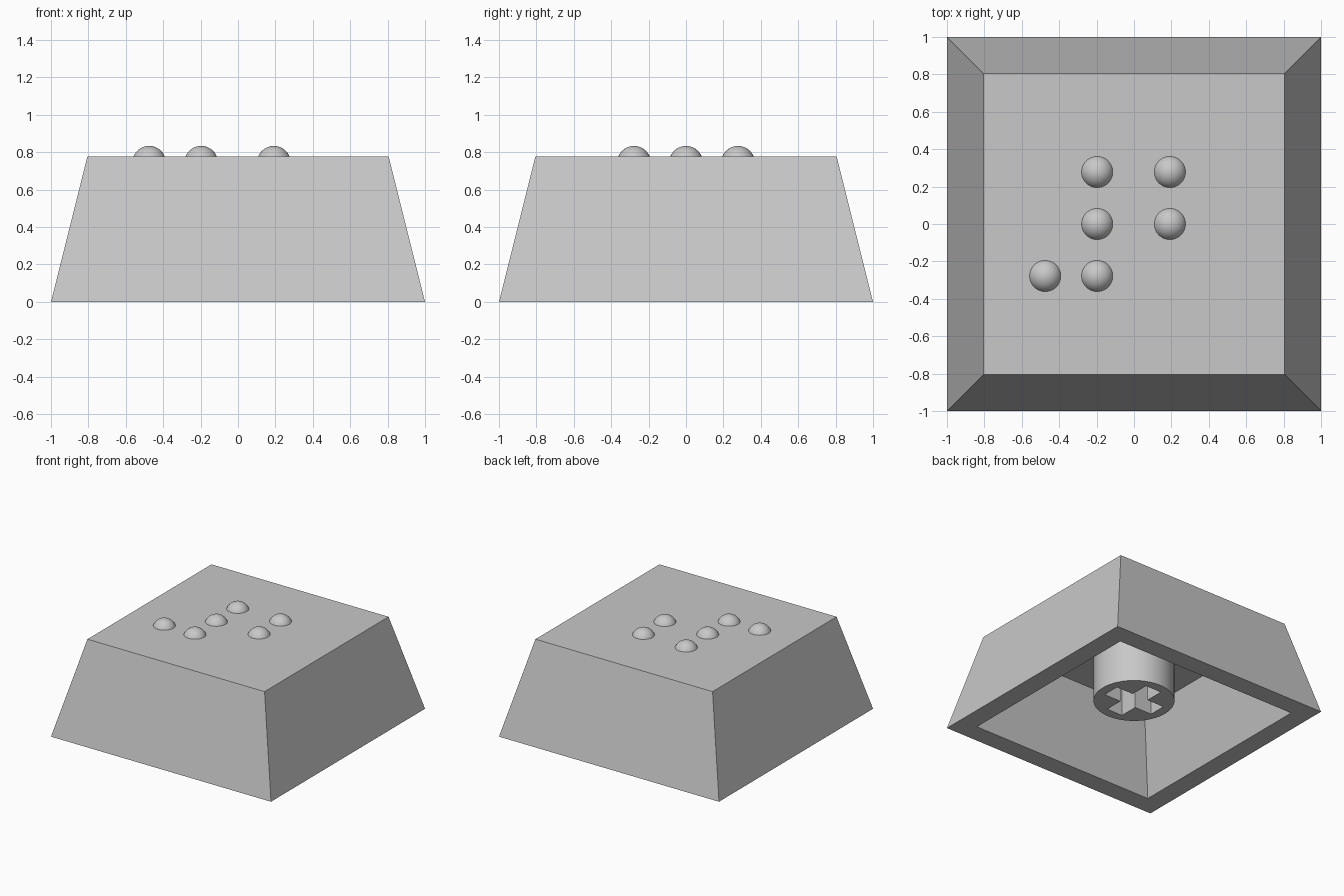
import bpy, bmesh, math

if "Cube" in bpy.data.objects:
    bpy.data.objects.remove(bpy.data.objects["Cube"], do_unlink=True)

# One plain grey plastic
grey = bpy.data.materials.new("light grey plastic")
grey.use_nodes = True
COLOUR = (0.58, 0.58, 0.58, 1)
grey.diffuse_color = COLOUR
grey.node_tree.nodes["Principled BSDF"].inputs["Base Color"].default_value = COLOUR

HEIGHT, CEILING, STEM_Z = 0.778, 0.611, 0.167


def loft(name, rings):
    """Join rings of points with quads and cap both ends."""
    bm = bmesh.new()
    loops = [[bm.verts.new(p) for p in ring] for ring in rings]
    n = len(loops[0])
    for a, b in zip(loops, loops[1:]):
        for i in range(n):
            j = (i + 1) % n
            bm.faces.new((a[i], a[j], b[j], b[i]))
    bm.faces.new(loops[0])
    bm.faces.new(loops[-1])
    bmesh.ops.recalc_face_normals(bm, faces=bm.faces)
    mesh = bpy.data.meshes.new(name)
    bm.to_mesh(mesh)
    bm.free()
    obj = bpy.data.objects.new(name, mesh)
    bpy.context.collection.objects.link(obj)
    mesh.materials.append(grey)
    return obj


def select(obj):
    bpy.ops.object.select_all(action='DESELECT')
    obj.select_set(True)
    bpy.context.view_layer.objects.active = obj


def square(h, z):
    return [(-h, -h, z), (h, -h, z), (h, h, z), (-h, h, z)]


def circle(r, z, n=64):
    return [(r * math.cos(math.tau * i / n), r * math.sin(math.tau * i / n), z)
            for i in range(n)]


def cross(long, short, z):
    points = []
    for sx, sy in ((1, 1), (-1, 1), (-1, -1), (1, -1)):
        corner = [(long, short), (short, short), (short, long)]
        if sx * sy < 0:
            corner.reverse()
        points += [(sx * x, sy * y, z) for x, y in corner]
    return points


# Hollow tapered cap
loft("cap_shell", [square(0.805, HEIGHT), square(1, 0),
                   square(0.84, 0), square(0.65, CEILING)])

# Round stem under the cap with a cross-shaped socket
stem = loft("stem", [circle(0.305, STEM_Z), circle(0.305, CEILING + 0.02)])
cutter = loft("socket_cutter", [cross(0.228, 0.072, 0), cross(0.228, 0.072, HEIGHT)])
cutter.hide_render = True
cut = stem.modifiers.new("socket", 'BOOLEAN')
cut.operation = 'DIFFERENCE'
cut.solver = 'EXACT'
cut.object = cutter
select(stem)
bpy.ops.object.modifier_apply(modifier=cut.name)
bpy.data.objects.remove(cutter, do_unlink=True)
bpy.ops.object.shade_smooth_by_angle(angle=math.radians(30))

# Raised dots: sunken spheres showing only their domes
DOT_R, DOT_TOP, STEP = 0.09, 0.834, 0.278
LEFT, RIGHT = -0.197, 0.192
dots = [(LEFT, STEP), (LEFT, 0), (LEFT, -STEP),
        (RIGHT, STEP), (RIGHT, 0), (LEFT - STEP, -STEP)]
for i, (x, y) in enumerate(dots):
    bpy.ops.mesh.primitive_uv_sphere_add(segments=48, ring_count=24, radius=DOT_R,
                                         location=(x, y, DOT_TOP - DOT_R))
    dot = bpy.context.object
    dot.name = f"raised_dot_{i + 1}"
    dot.data.materials.append(grey)
    bpy.ops.object.shade_smooth()
